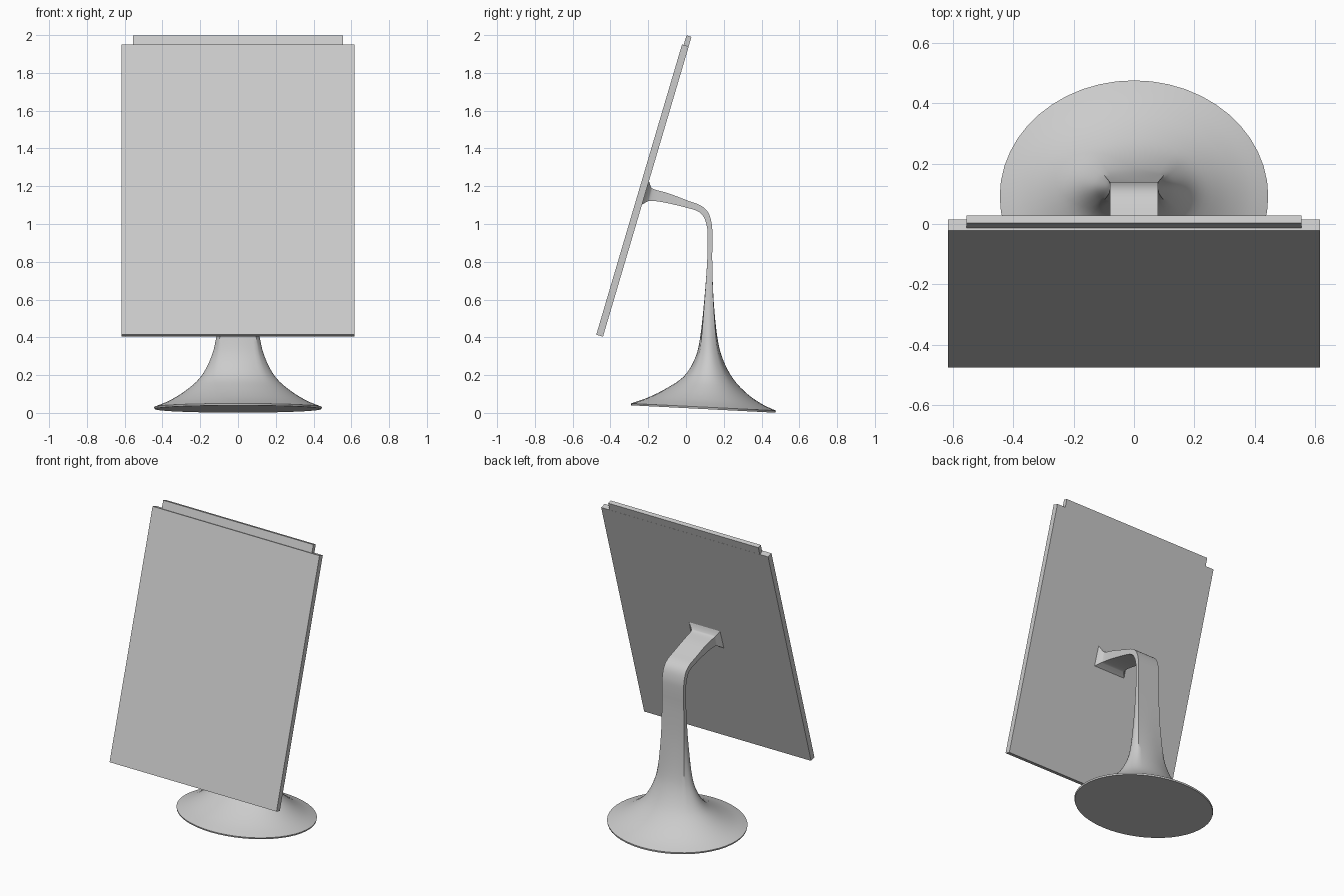
import bpy, bmesh, math
from mathutils import Matrix, Vector

if "Cube" in bpy.data.objects:
    bpy.data.objects.remove(bpy.data.objects["Cube"])

# Tilted frame of the screen: origin at its lower front edge
TILT = Matrix.Translation((0, -0.475, 0.414)) @ Matrix.Rotation(math.radians(-16.46), 4, 'X')


def make_object(name, bm):
    bmesh.ops.recalc_face_normals(bm, faces=bm.faces)
    mesh = bpy.data.meshes.new(name)
    bm.to_mesh(mesh)
    bm.free()
    obj = bpy.data.objects.new(name, mesh)
    bpy.context.collection.objects.link(obj)
    return obj


def slab(name, half_w, d0, d1, h0, h1):
    bm = bmesh.new()
    bmesh.ops.create_cube(bm, size=1)
    size = Matrix.Diagonal((2 * half_w, d1 - d0, h1 - h0, 1))
    bm.transform(TILT @ Matrix.Translation((0, (d0 + d1) / 2, (h0 + h1) / 2)) @ size)
    return make_object(name, bm)


def catmull(p0, p1, p2, p3, t):
    return [0.5 * (2 * b + (c - a) * t + (2 * a - 5 * b + 4 * c - d) * t * t
                   + (3 * b - a - 3 * c + d) * t ** 3)
            for a, b, c, d in zip(p0, p1, p2, p3)]


# Screen and the narrower strip along its top
slab("screen_panel", 0.617, 0, 0.037, 0, 1.602)
slab("top_strip", 0.555, 0.009, 0.0365, 1.55, 1.655)

# Stand sections: inner y, z, outer y, z, half width, squareness
sections = [
    (-0.237, 1.100, -0.198, 1.235, 0.120, 1),
    (-0.208, 1.117, -0.187, 1.200, 0.095, 1),
    (-0.185, 1.123, -0.170, 1.184, 0.084, 1),
    (-0.110, 1.113, -0.095, 1.163, 0.080, 1),
    (0.000, 1.087, 0.012, 1.123, 0.080, 1),
    (0.060, 1.068, 0.078, 1.098, 0.080, 1),
    (0.092, 1.040, 0.117, 1.062, 0.080, 1),
    (0.110, 0.990, 0.136, 1.002, 0.080, 1),
    (0.115, 0.930, 0.140, 0.930, 0.080, 1),
    (0.112, 0.800, 0.139, 0.800, 0.081, 1),
    (0.097, 0.600, 0.146, 0.600, 0.090, 0.8),
    (0.075, 0.400, 0.166, 0.400, 0.115, 0.45),
    (0.048, 0.290, 0.195, 0.285, 0.145, 0.2),
    (-0.010, 0.195, 0.250, 0.180, 0.200, 0.05),
    (-0.100, 0.132, 0.325, 0.100, 0.280, 0),
    (-0.200, 0.082, 0.405, 0.045, 0.365, 0),
    (-0.292, 0.050, 0.476, 0.012, 0.445, 0),
]
STEPS, SIDES = 4, 48
rows = []
for i in range(len(sections) - 1):
    quad = [sections[min(max(i + k, 0), len(sections) - 1)] for k in (-1, 0, 1, 2)]
    rows += [catmull(*quad, s / STEPS) for s in range(STEPS)]
rows += [sections[-1], (-0.290, 0.040, 0.474, 0.001, 0.442, 0)]

# Stand: square arm lofted into a round flared foot
bm = bmesh.new()
rings = []
for y0, z0, y1, z1, half_w, square in rows:
    inner, outer = Vector((0, y0, z0)), Vector((0, y1, z1))
    mid, half = (inner + outer) / 2, (outer - inner) / 2
    ring = []
    for j in range(SIDES):
        a = math.tau * j / SIDES
        c, s = math.cos(a), math.sin(a)
        r = 1 + (1 / max(abs(c), abs(s)) - 1) * min(max(square, 0), 1)
        ring.append(bm.verts.new(mid + half * s * r + Vector((half_w * c * r, 0, 0))))
    rings.append(ring)
for a, b in zip(rings, rings[1:]):
    for j in range(SIDES):
        k = (j + 1) % SIDES
        bm.faces.new((a[j], a[k], b[k], b[j]))
bm.faces.new(rings[0])
bm.faces.new(rings[-1])
stand = make_object("flared_stand", bm)
bpy.context.view_layer.objects.active = stand
stand.select_set(True)
bpy.ops.object.shade_smooth_by_angle(angle=math.radians(40))
